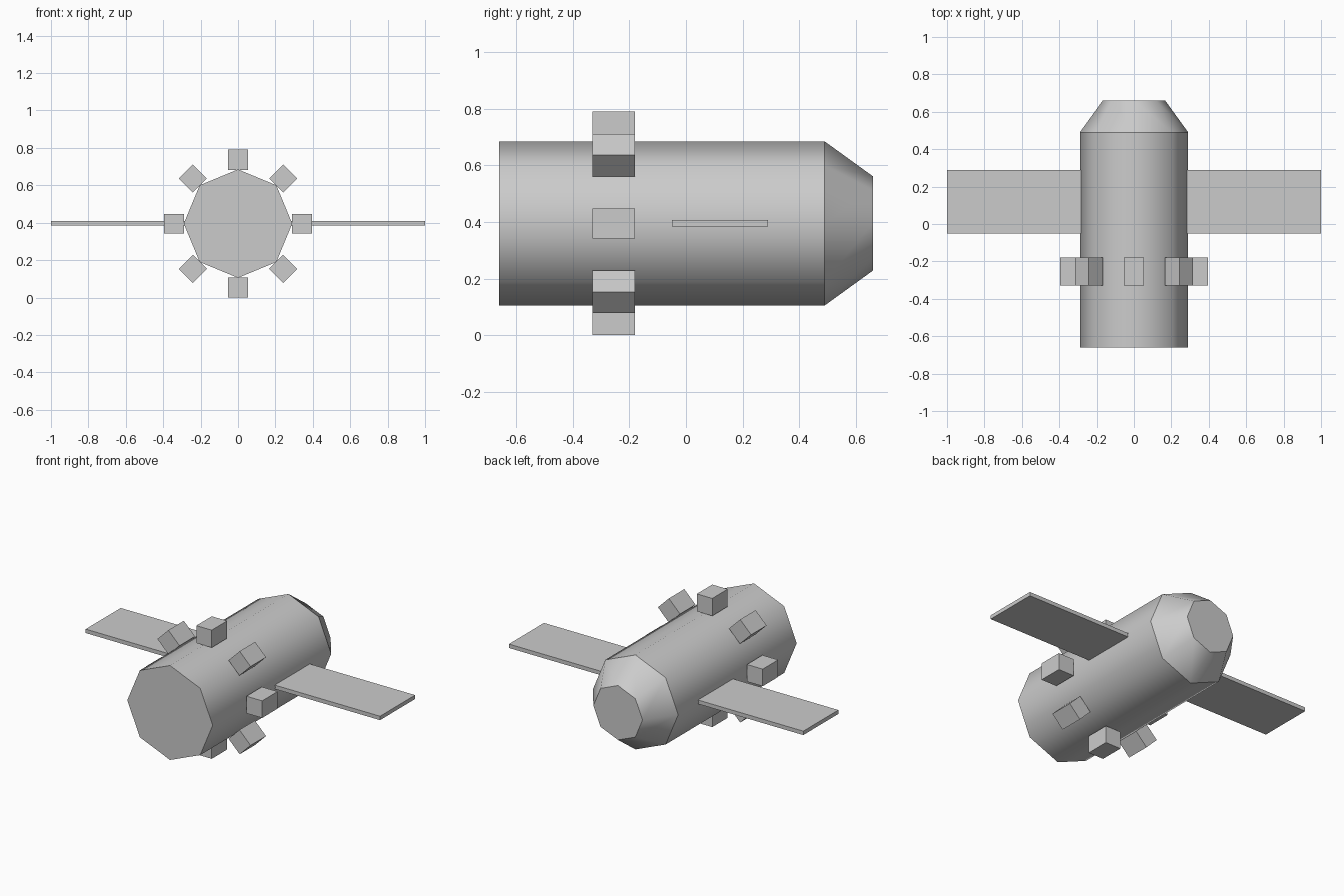
import bpy, bmesh, math
from mathutils import Matrix

if "Cube" in bpy.data.objects:
    bpy.data.objects.remove(bpy.data.objects["Cube"])

CZ = 0.395  # height of the body axis


def finish(name, bm):
    bmesh.ops.recalc_face_normals(bm, faces=bm.faces[:])
    mesh = bpy.data.meshes.new(name)
    bm.to_mesh(mesh)
    bm.free()
    obj = bpy.data.objects.new(name, mesh)
    bpy.context.collection.objects.link(obj)
    return obj


def box(name, size, offset, angle=0.0):
    # Box offset from the body axis, then turned around that axis
    bm = bmesh.new()
    bmesh.ops.create_cube(bm, size=1.0)
    bm.transform(Matrix.Translation((0, 0, CZ)) @ Matrix.Rotation(angle, 4, 'Y')
                 @ Matrix.Translation(offset) @ Matrix.Diagonal((*size, 1)))
    return finish(name, bm)


# Eight-sided body with a tapered nose
profile = [(-0.66, 0.29), (0.49, 0.29), (0.66, 0.167)]
bm = bmesh.new()
rings = [[bm.verts.new((r * math.cos(i * math.pi / 4), y, CZ + r * math.sin(i * math.pi / 4)))
          for i in range(8)] for y, r in profile]
for a, b in zip(rings, rings[1:]):
    for i in range(8):
        j = (i + 1) % 8
        bm.faces.new((a[i], a[j], b[j], b[i])).smooth = True
bm.faces.new(rings[0])
bm.faces.new(rings[-1])
# Ring edges stay sharp, lengthwise edges are smooth
for ring in rings:
    for i in range(8):
        bm.edges.get((ring[i], ring[(i + 1) % 8])).smooth = False
finish("body", bm)

# Ring of eight small thruster blocks
for k in range(8):
    box(f"thruster_block_{k + 1}", (0.105, 0.15, 0.107), (0, -0.255, 0.3415), k * math.pi / 4)

# Flat panels on both sides
for side, label in ((-1, "left"), (1, "right")):
    box(f"{label}_solar_panel", (0.72, 0.34, 0.024), (side * 0.64, 0.12, 0.001))
